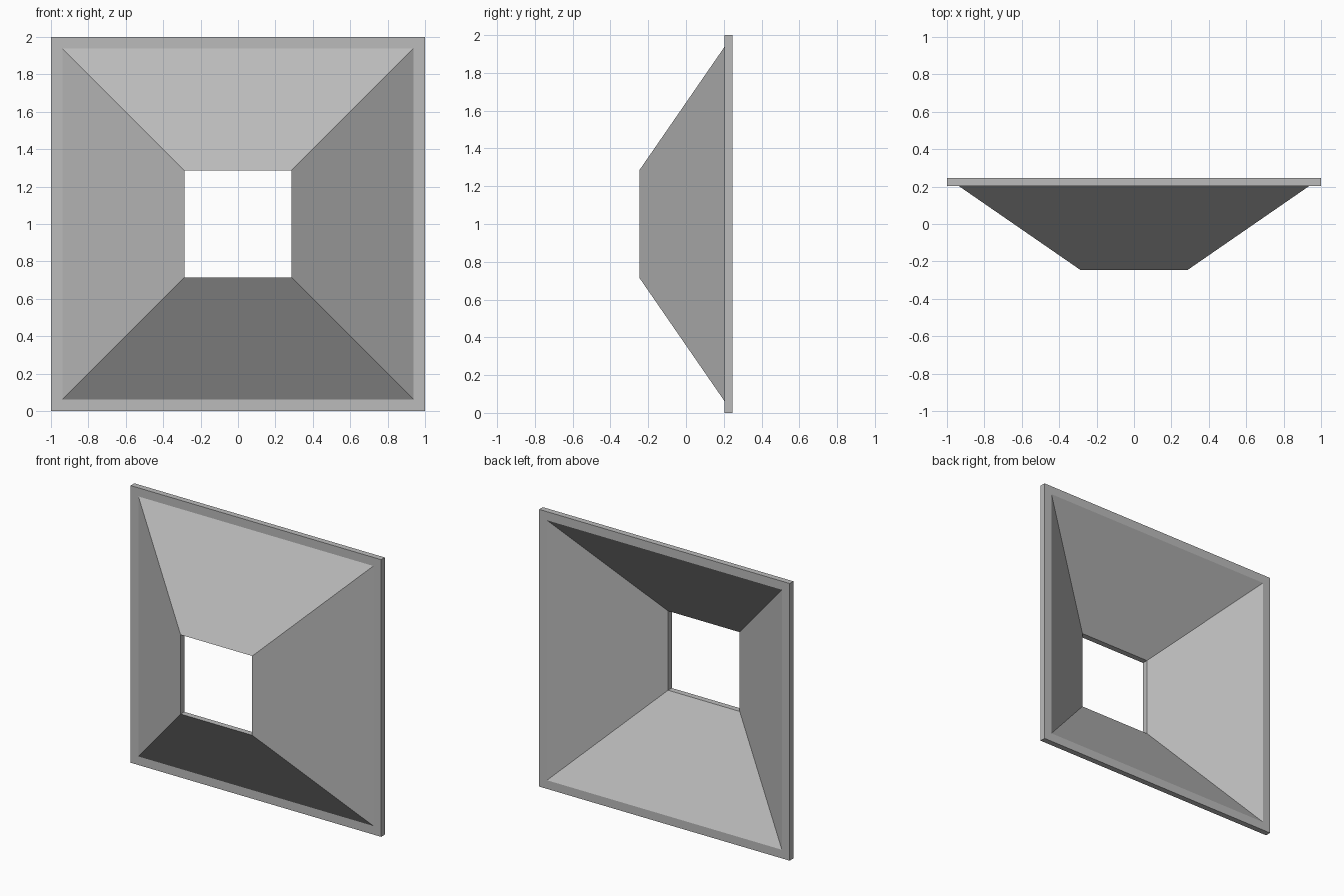
import bpy
import bmesh

cube = bpy.data.objects.get("Cube")
if cube:
    bpy.data.objects.remove(cube, do_unlink=True)

# Main dimensions
OUTER = 1.0        # half width of the flange
THROAT = 0.938     # half width where the slope meets the flange
OPENING = 0.286    # half width of the small opening
DEPTH = 0.246      # half depth front to back
WALL = 0.042       # sheet thickness, measured front to back

# Plain grey material
grey = bpy.data.materials.new("plain grey")
grey.use_nodes = True
colour = (0.5, 0.5, 0.5, 1)
grey.diffuse_color = colour
grey.node_tree.nodes["Principled BSDF"].inputs["Base Color"].default_value = colour

# Closed wall section as (half width, y): flange, slope, lip, inner slope
profile = [
    (OUTER, DEPTH),
    (OUTER, DEPTH - WALL),
    (THROAT, DEPTH - WALL),
    (OPENING, -DEPTH),
    (OPENING, -DEPTH + WALL),
    (THROAT, DEPTH),
]
corners = [(-1, -1), (1, -1), (1, 1), (-1, 1)]

# Sweep the section around the square
bm = bmesh.new()
rings = [[bm.verts.new((sx * r, y, 1 + sz * r)) for sx, sz in corners]
         for r, y in profile]
for i, ring in enumerate(rings):
    following = rings[(i + 1) % len(rings)]
    for j in range(4):
        k = (j + 1) % 4
        bm.faces.new((ring[j], ring[k], following[k], following[j]))
bmesh.ops.recalc_face_normals(bm, faces=bm.faces)

mesh = bpy.data.meshes.new("flanged_square_funnel")
bm.to_mesh(mesh)
bm.free()
mesh.materials.append(grey)
funnel = bpy.data.objects.new("flanged_square_funnel", mesh)
bpy.context.collection.objects.link(funnel)
